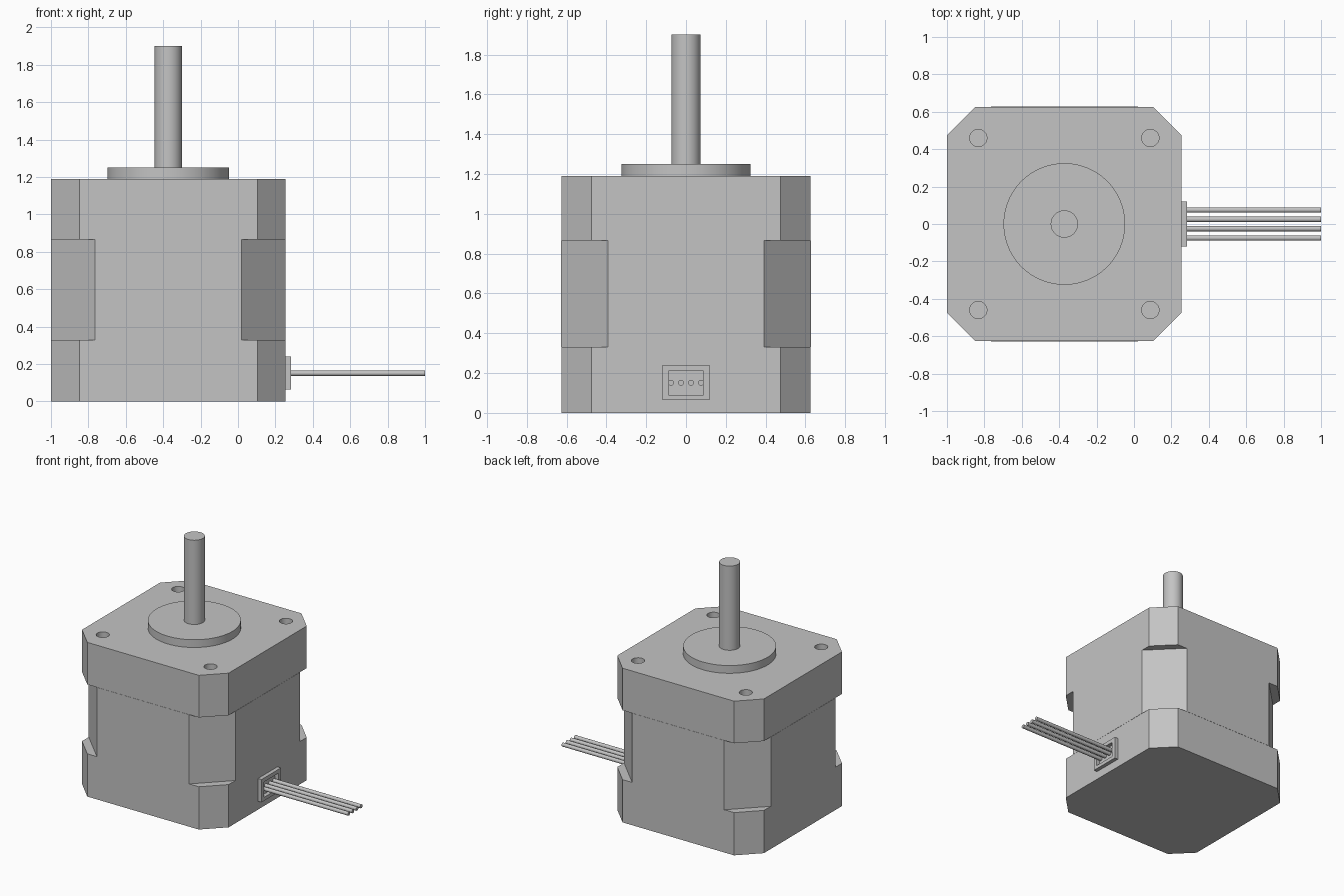
import bpy
import bmesh
import math

cube = bpy.data.objects.get("Cube")
if cube:
    bpy.data.objects.remove(cube, do_unlink=True)

CX = -0.3725      # motor axis
HALF = 0.626      # half width of the square housing

# One flat grey for every part
grey = bpy.data.materials.new("metal_grey")
grey.use_nodes = True
COLOR = (0.55, 0.55, 0.55, 1)
grey.diffuse_color = COLOR
grey.node_tree.nodes["Principled BSDF"].inputs["Base Color"].default_value = COLOR


def finish(bm, name):
    bmesh.ops.recalc_face_normals(bm, faces=bm.faces)
    mesh = bpy.data.meshes.new(name)
    bm.to_mesh(mesh)
    bm.free()
    mesh.materials.append(grey)
    obj = bpy.data.objects.new(name, mesh)
    bpy.context.collection.objects.link(obj)
    return obj


def chamfered_block(name, half, cut, z0, z1):
    """Square prism with its four upright corners cut off."""
    bm = bmesh.new()
    k = half - cut
    ring = [(half, -k), (half, k), (k, half), (-k, half),
            (-half, k), (-half, -k), (-k, -half), (k, -half)]
    base = bm.faces.new([bm.verts.new((CX + x, y, z0)) for x, y in ring])
    top = bmesh.ops.extrude_face_region(bm, geom=[base])["geom"]
    verts = [v for v in top if isinstance(v, bmesh.types.BMVert)]
    bmesh.ops.translate(bm, verts=verts, vec=(0, 0, z1 - z0))
    return finish(bm, name)


def cylinder(name, radius, start, length, sides=48, along_x=False):
    """Round bar from a start point, running up or towards +x."""
    bm = bmesh.new()
    bmesh.ops.create_cone(bm, cap_ends=True, segments=sides,
                          radius1=radius, radius2=radius, depth=length)
    obj = finish(bm, name)
    x, y, z = start
    if along_x:
        obj.rotation_euler.y = math.pi / 2
        obj.location = (x + length / 2, y, z)
    else:
        obj.location = (x, y, z + length / 2)
    bpy.ops.object.select_all(action="DESELECT")
    obj.select_set(True)
    bpy.context.view_layer.objects.active = obj
    bpy.ops.object.shade_smooth_by_angle(angle=math.radians(30))
    return obj


# Housing: two end caps around a stator with deeper corner cuts
chamfered_block("lower_end_cap", HALF, 0.15, 0, 0.33)
chamfered_block("stator", HALF + 0.0015, 0.235, 0.33, 0.865)
upper_cap = chamfered_block("upper_end_cap", HALF, 0.15, 0.865, 1.19)

# Blind mounting holes
for i, (sx, sy) in enumerate([(1, 1), (-1, 1), (-1, -1), (1, -1)]):
    cutter = cylinder(f"hole_cutter_{i + 1}", 0.046,
                      (CX + sx * 0.46, sy * 0.46, 1.06), 0.2)
    cutter.hide_render = True
    cutter.hide_set(True)
    cutter.display_type = "WIRE"
    mod = upper_cap.modifiers.new(f"mounting_hole_{i + 1}", "BOOLEAN")
    mod.operation = "DIFFERENCE"
    mod.solver = "EXACT"
    mod.object = cutter

# Pilot boss and output shaft
cylinder("pilot_boss", 0.325, (CX, 0, 1.19), 0.06, 96)
cylinder("output_shaft", 0.073, (CX, 0, 1.25), 0.65)

# Connector frame: a flat rectangle with an open window, pushed outwards
bm = bmesh.new()
x0 = CX + HALF
outer = [(-0.119, 0.064), (0.119, 0.064), (0.119, 0.24), (-0.119, 0.24)]
inner = [(-0.089, 0.091), (0.089, 0.091), (0.089, 0.21), (-0.089, 0.21)]
vo = [bm.verts.new((x0, y, z)) for y, z in outer]
vi = [bm.verts.new((x0, y, z)) for y, z in inner]
for i in range(4):
    j = (i + 1) % 4
    bm.faces.new((vo[i], vo[j], vi[j], vi[i]))
front = bmesh.ops.extrude_face_region(bm, geom=bm.faces[:])["geom"]
bmesh.ops.translate(bm, vec=(0.03, 0, 0),
                    verts=[v for v in front if isinstance(v, bmesh.types.BMVert)])
finish(bm, "connector_frame")

# Four lead wires
for i in range(4):
    cylinder(f"lead_wire_{i + 1}", 0.0145, (x0, (i - 1.5) * 0.05, 0.151),
             1 - x0, 20, along_x=True)
